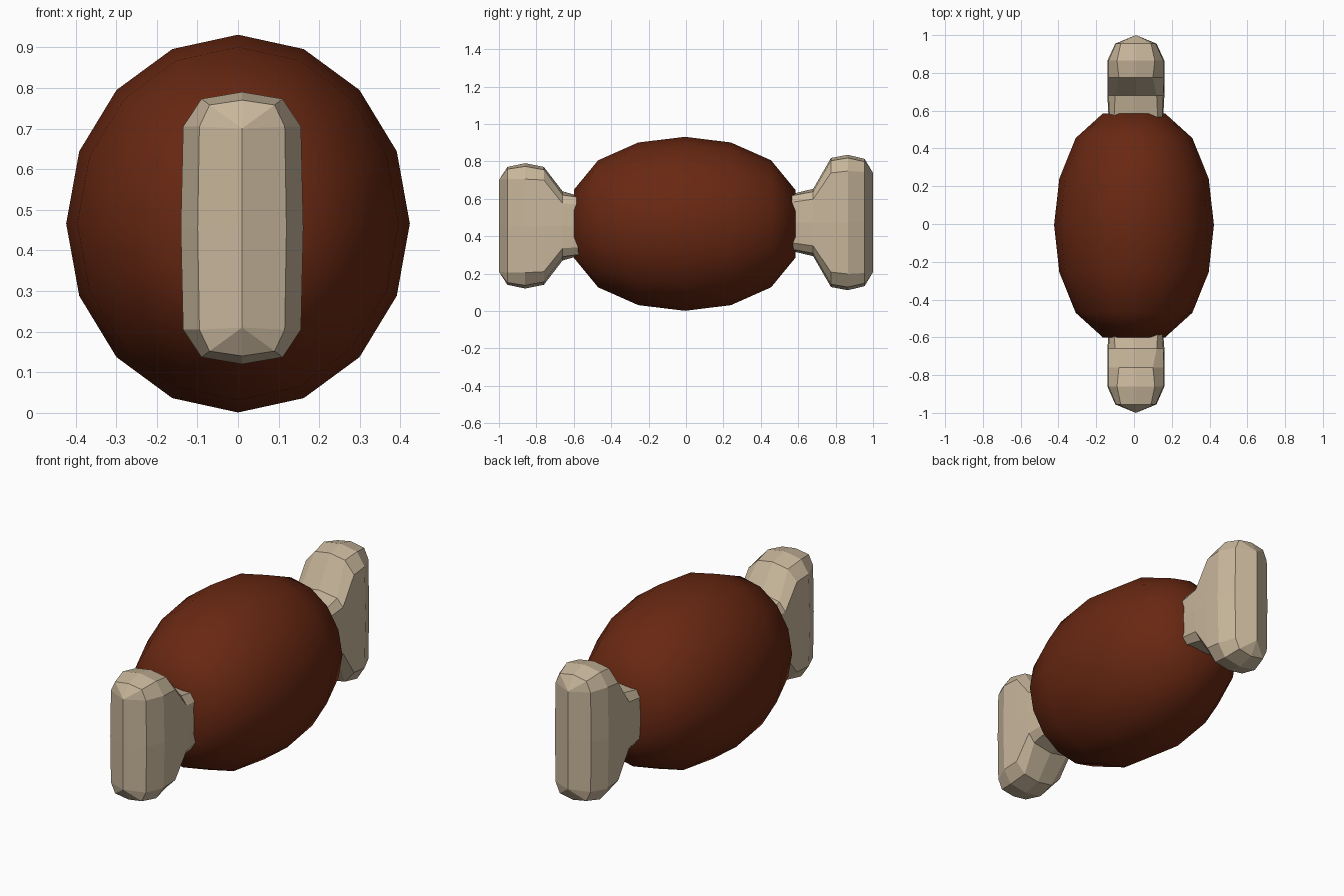
import bpy, bmesh, math

if "Cube" in bpy.data.objects:
    bpy.data.objects.remove(bpy.data.objects["Cube"])


def material(name, rgb):
    m = bpy.data.materials.new(name)
    m.diffuse_color = (*rgb, 1)
    m.use_nodes = True
    m.node_tree.nodes["Principled BSDF"].inputs["Base Color"].default_value = m.diffuse_color
    return m


def loft(name, rings, mat, smooth=False):
    """Skin a list of equal-length point rings and cap both ends."""
    bm = bmesh.new()
    vs = [[bm.verts.new(p) for p in r] for r in rings]
    n = len(rings[0])
    for a, b in zip(vs, vs[1:]):
        for i in range(n):
            j = (i + 1) % n
            bm.faces.new((a[i], a[j], b[j], b[i]))
    bm.faces.new(vs[0])
    bm.faces.new(vs[-1])
    bmesh.ops.remove_doubles(bm, verts=bm.verts, dist=0.0005)
    bmesh.ops.recalc_face_normals(bm, faces=bm.faces)
    for f in bm.faces:
        f.smooth = smooth
    me = bpy.data.meshes.new(name)
    bm.to_mesh(me)
    bm.free()
    me.materials.append(mat)
    ob = bpy.data.objects.new(name, me)
    bpy.context.collection.objects.link(ob)
    return ob


meat_brown = material("roast brown", (0.14, 0.021, 0.006))
bone_cream = material("bone cream", (0.58, 0.47, 0.33))

# Meat: 16-sided oval barrel along y
profile = [(-0.575, 0.0), (-0.6, 0.39), (-0.47, 0.73), (-0.255, 0.935), (-0.005, 1.0),
           (0.24, 0.935), (0.455, 0.73), (0.585, 0.39), (0.575, 0.0)]
meat_rings = []
for y, r in profile:
    r = max(r, 0.00001)
    meat_rings.append([(0.423 * r * math.cos(math.tau * i / 16), y,
                        0.466 + 0.465 * r * math.sin(math.tau * i / 16)) for i in range(16)])
loft("meat", meat_rings, meat_brown, smooth=True)


# Bones: rounded tall sections lofted along y
def section(y, w, s, u, t, h, zc):
    m = w * 1.04
    pts = [(0, h), (u, t), (w, s), (m, 0), (w, -s), (u, -t),
           (0, -h), (-u, -t), (-w, -s), (-m, 0), (-w, s), (-u, t)]
    return [(0.01 + x, y, zc + z) for x, z in pts]


# y distance, side half width, side height, corner x, corner height, full height
front = [(1.0, 0, 0.245, 0, 0.245, 0.245), (0.955, 0.105, 0.25, 0.08, 0.303, 0.315),
         (0.86, 0.145, 0.25, 0.1, 0.318, 0.335), (0.76, 0.145, 0.245, 0.09, 0.3, 0.315),
         (0.66, 0.145, 0.12, 0.11, 0.165, 0.185), (0.59, 0.14, 0.115, 0.115, 0.155, 0.165),
         (0.5, 0.13, 0.11, 0.1, 0.15, 0.16)]
back = [(1.0, 0, 0.265, 0, 0.265, 0.265), (0.955, 0.105, 0.27, 0.08, 0.325, 0.34),
        (0.865, 0.145, 0.275, 0.1, 0.345, 0.362), (0.775, 0.145, 0.265, 0.09, 0.33, 0.345),
        (0.68, 0.145, 0.125, 0.11, 0.165, 0.18), (0.575, 0.14, 0.11, 0.115, 0.145, 0.155),
        (0.5, 0.13, 0.105, 0.1, 0.14, 0.15)]
loft("front_bone", [section(-r[0], *r[1:], 0.455) for r in front], bone_cream)
loft("back_bone", [section(r[0], *r[1:], 0.473) for r in back], bone_cream)
